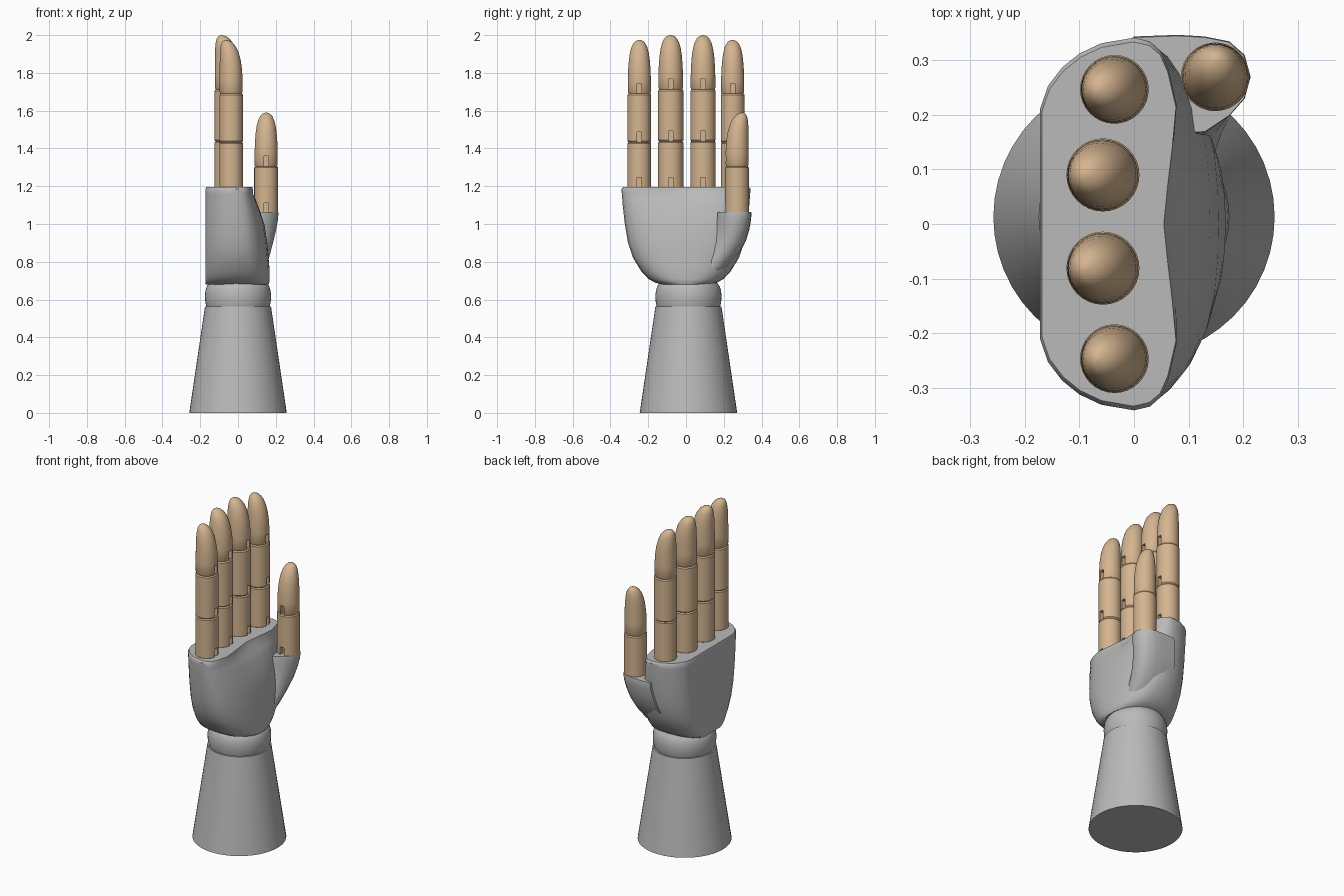
import bpy, bmesh, math
from mathutils import Vector

if "Cube" in bpy.data.objects:
    bpy.data.objects.remove(bpy.data.objects["Cube"])


def material(name, rgb):
    m = bpy.data.materials.new(name)
    m.diffuse_color = (*rgb, 1)
    m.use_nodes = True
    m.node_tree.nodes["Principled BSDF"].inputs["Base Color"].default_value = m.diffuse_color
    return m


GREY = material("grey_body", (0.49, 0.49, 0.49))
WOOD = material("tan_wood", (0.66, 0.46, 0.28))


def loft(name, rings, mat):
    """Skin a stack of equal-length point rings and cap both ends."""
    bm = bmesh.new()
    rows = [[bm.verts.new(p) for p in ring] for ring in rings]
    n = len(rows[0])
    for a, b in zip(rows, rows[1:]):
        for i in range(n):
            bm.faces.new((a[i], a[(i + 1) % n], b[(i + 1) % n], b[i]))
    bm.faces.new(rows[0][::-1])
    bm.faces.new(rows[-1])
    bmesh.ops.recalc_face_normals(bm, faces=bm.faces)
    me = bpy.data.meshes.new(name)
    bm.to_mesh(me)
    bm.free()
    me.materials.append(mat)
    ob = bpy.data.objects.new(name, me)
    bpy.context.collection.objects.link(ob)
    return ob


def activate(ob):
    bpy.ops.object.select_all(action='DESELECT')
    ob.select_set(True)
    bpy.context.view_layer.objects.active = ob


def smooth(ob, angle=35):
    activate(ob)
    bpy.ops.object.shade_smooth_by_angle(angle=math.radians(angle))


def circle(cx, cy, z, r, n=32):
    return [(cx + r * math.cos(2 * math.pi * i / n),
             cy + r * math.sin(2 * math.pi * i / n), z) for i in range(n)]


def lerp_table(table, z):
    for (z0, v0), (z1, v1) in zip(table, table[1:]):
        if z <= z1:
            return v0 + (v1 - v0) * (z - z0) / (z1 - z0)
    return table[-1][1]


# Forearm cone and rounded wrist
smooth(loft("forearm", [circle(0, 0.013, 0, 0.258, 48), circle(0, 0.013, 0.562, 0.175, 48)], GREY))
wrist = [(0.5, 0.15), (0.565, 0.168), (0.585, 0.173), (0.62, 0.175), (0.65, 0.172), (0.67, 0.165), (0.70, 0.145)]
smooth(loft("wrist", [circle(0, 0.013, z, r, 48) for z, r in wrist], GREY))

# Palm: flat back, U-shaped side outline, front bulging towards the wrist
HALF = [(-.172, 0), (-.172, .35), (-.172, .62), (-.158, .74), (-.132, .84), (-.1, .915), (-.06, .97), (0, 1),
        (.03, .98), (.05, .93), (.065, .83), (.08, .64), (.073, .42), (.064, .2), (.057, 0)]
OUTLINE = HALF + [(x, -y) for x, y in HALF[-2:0:-1]]
WIDTH = [(.68, .13), (.69, .165), (.71, .2), (.75, .237), (.82, .28), (.9, .307), (1.0, .324), (1.1, .335), (1.2, .343)]
FRONT = [(.68, .162), (.7, .168), (.75, .168), (.9, .155), (1.06, .13), (1.13, .112), (1.2, .06)]
BULGE = [(.68, 1), (1.0, 1), (1.12, .7), (1.195, 0)]


def palm_ring(z, inset=1.0):
    w, f, b = (lerp_table(t, z) for t in (WIDTH, FRONT, BULGE))
    ring = []
    for x, y in OUTLINE:
        if x > 0:
            x += b * (f * (1 - abs(y) ** 2.5) ** 0.4 - x)
        ring.append(((x + .04) * inset - .04, y * w * inset, z))
    return ring


levels = [.68, .685, .69, .7, .71, .73, .75, .785, .82, .86, .9, .95, 1.0, 1.06, 1.1, 1.13, 1.16, 1.185]
smooth(loft("palm", [palm_ring(z) for z in levels] + [palm_ring(1.195, .975)], GREY), 40)

# Thumb mound growing out of the palm
MOUND = [(0, .344), (.08, .347), (.13, .344), (.175, .335), (.203, .31), (.214, .27),
         (.203, .23), (.175, .198), (.13, .168), (.08, .165), (0, .165)]
shifts = [(.72, .075, .18), (.78, .06, .115), (.85, .042, .062), (.91, .026, .03),
          (.97, .012, .012), (1.02, .003, .003), (1.055, 0, 0)]
rings = [[(x - dx, y - dy, z) for x, y in MOUND] for z, dx, dy in shifts]
rings.append([(x * .98 + .003, y * .98 + .005, 1.063) for x, y in MOUND])
smooth(loft("thumb_mound", rings, GREY), 45)

# Fingertip profile: height fraction, radius factor, backward shift factor
TIP = [(0, .9, 0), (.025, .97, 0), (.25, .97, .01), (.45, .94, .03), (.62, .88, .08), (.76, .79, .16),
       (.86, .67, .24), (.93, .52, .32), (.97, .36, .38), (.99, .2, .42), (1, .04, .45)]
BODY = [(0, .92, 0), (.025, 1, 0), (.975, 1, 0), (1, .92, 0)]


def segment(name, cx, cy, z0, z1, r, pad, profile):
    """One wooden finger link with a hinge slot on its pad side."""
    h = z1 - z0
    ob = loft(name, [circle(cx - pad[0] * s * r, cy - pad[1] * s * r, z0 + f * h, k * r)
                     for f, k, s in profile], WOOD)
    c = Vector((cx + pad[0] * r, cy + pad[1] * r, z0 + .015))
    bpy.ops.mesh.primitive_cube_add(size=1, location=c)
    cutter = bpy.context.object
    cutter.scale = (.06 if pad[0] else .025, .06 if pad[1] else .025, .08)
    cutter.hide_render = True
    activate(ob)
    mod = ob.modifiers.new("slot", 'BOOLEAN')
    mod.operation, mod.solver, mod.object = 'DIFFERENCE', 'EXACT', cutter
    bpy.ops.object.modifier_apply(modifier="slot")
    bpy.data.objects.remove(cutter)
    smooth(ob)


def finger(name, cx, cy, joints, r, pad):
    last = len(joints) - 2
    for i in range(last + 1):
        segment(f"{name}_segment_{i + 1}", cx, cy, joints[i], joints[i + 1], r, pad,
                TIP if i == last else BODY)


# Four fingers facing +x and the thumb facing -y
outer, inner = [1.19, 1.432, 1.69, 1.975], [1.19, 1.437, 1.712, 2.0]
finger("little_finger", -.036, -.247, outer, .063, (1, 0))
finger("ring_finger", -.057, -.081, inner, .067, (1, 0))
finger("middle_finger", -.057, .09, inner, .067, (1, 0))
finger("index_finger", -.036, .247, outer, .063, (1, 0))
finger("thumb", .149, .27, [1.055, 1.305, 1.59], .063, (0, -1))
